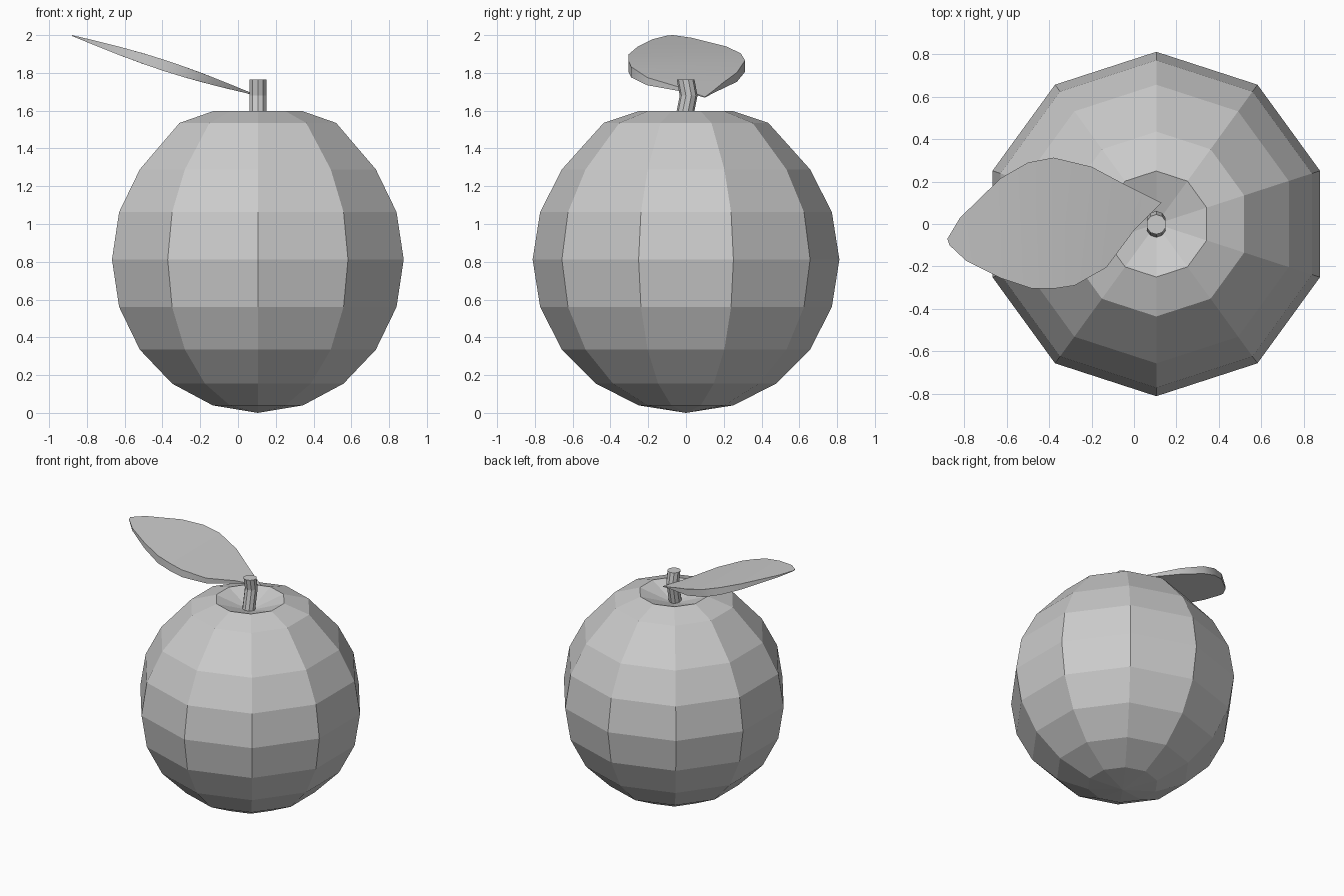
import bpy, bmesh
from math import sin, cos, pi, radians

if "Cube" in bpy.data.objects:
    bpy.data.objects.remove(bpy.data.objects["Cube"])

CX = 0.105   # fruit axis
SIDES = 10


def make_object(name, bm):
    bmesh.ops.recalc_face_normals(bm, faces=bm.faces[:])
    me = bpy.data.meshes.new(name)
    bm.to_mesh(me)
    bm.free()
    ob = bpy.data.objects.new(name, me)
    bpy.context.collection.objects.link(ob)
    return ob


def skin(bm, rings):
    """Join successive closed loops of vertices with quads."""
    for a, b in zip(rings, rings[1:]):
        n = len(a)
        for i in range(n):
            j = (i + 1) % n
            bm.faces.new((a[i], a[j], b[j], b[i]))


def ring(bm, x, y, z, r):
    return [bm.verts.new((x + r * cos(pi / 2 + 2 * pi * i / SIDES),
                          y + r * sin(pi / 2 + 2 * pi * i / SIDES), z))
            for i in range(SIDES)]


# Fruit body: low-poly sphere with a flattened, dimpled top
R = 0.812
profile = [(R * sin(radians(18 * k)), R - R * cos(radians(18 * k))) for k in range(1, 8)]
profile += [(0.436, 1.535), (0.25, 1.597)]
bm = bmesh.new()
rings = [ring(bm, CX, 0, z, r) for r, z in profile]
skin(bm, rings)
for loop, z in ((rings[0], 0.0), (rings[-1], 1.51)):
    pole = bm.verts.new((CX, 0, z))
    for i in range(SIDES):
        bm.faces.new((loop[i], loop[(i + 1) % SIDES], pole))
make_object("fruit_body", bm)

# Stem: short, slightly bent prism
bm = bmesh.new()
rings = [ring(bm, CX, y, z, 0.047) for y, z in ((-0.022, 1.5), (0.014, 1.68), (-0.002, 1.765))]
skin(bm, rings)
bm.faces.new(rings[0])
bm.faces.new(rings[-1])
make_object("stem", bm)

# Leaf: paired outline points from tip to base, thickest in the middle
stations = [
    ((-0.88, -0.07), (-0.87, -0.10)),
    ((-0.82, 0.03), (-0.79, -0.175)),
    ((-0.63, 0.215), (-0.63, -0.255)),
    ((-0.50, 0.29), (-0.48, -0.305)),
    ((-0.38, 0.313), (-0.38, -0.305)),
    ((-0.20, 0.27), (-0.28, -0.29)),
    ((-0.05, 0.19), (-0.13, -0.205)),
    ((0.04, 0.145), (0.00, -0.03)),
    ((0.13, 0.10), (0.06, 0.03)),
]


def leaf_vert(bm, p, side):
    t = min(max((p[0] + 0.88) / 0.97, 0), 1)
    half = 0.002 + 0.028 * sin(pi * t)
    return bm.verts.new((p[0], p[1], 1.998 - 0.324 * (p[0] + 0.88) + side * half))


bm = bmesh.new()
rings = [[leaf_vert(bm, a, 1), leaf_vert(bm, b, 1), leaf_vert(bm, b, -1), leaf_vert(bm, a, -1)]
         for a, b in stations]
skin(bm, rings)
bm.faces.new(rings[0])
bm.faces.new(rings[-1])
leaf = make_object("leaf", bm)
bpy.context.view_layer.objects.active = leaf
leaf.select_set(True)
bpy.ops.object.shade_smooth_by_angle(angle=radians(30))
